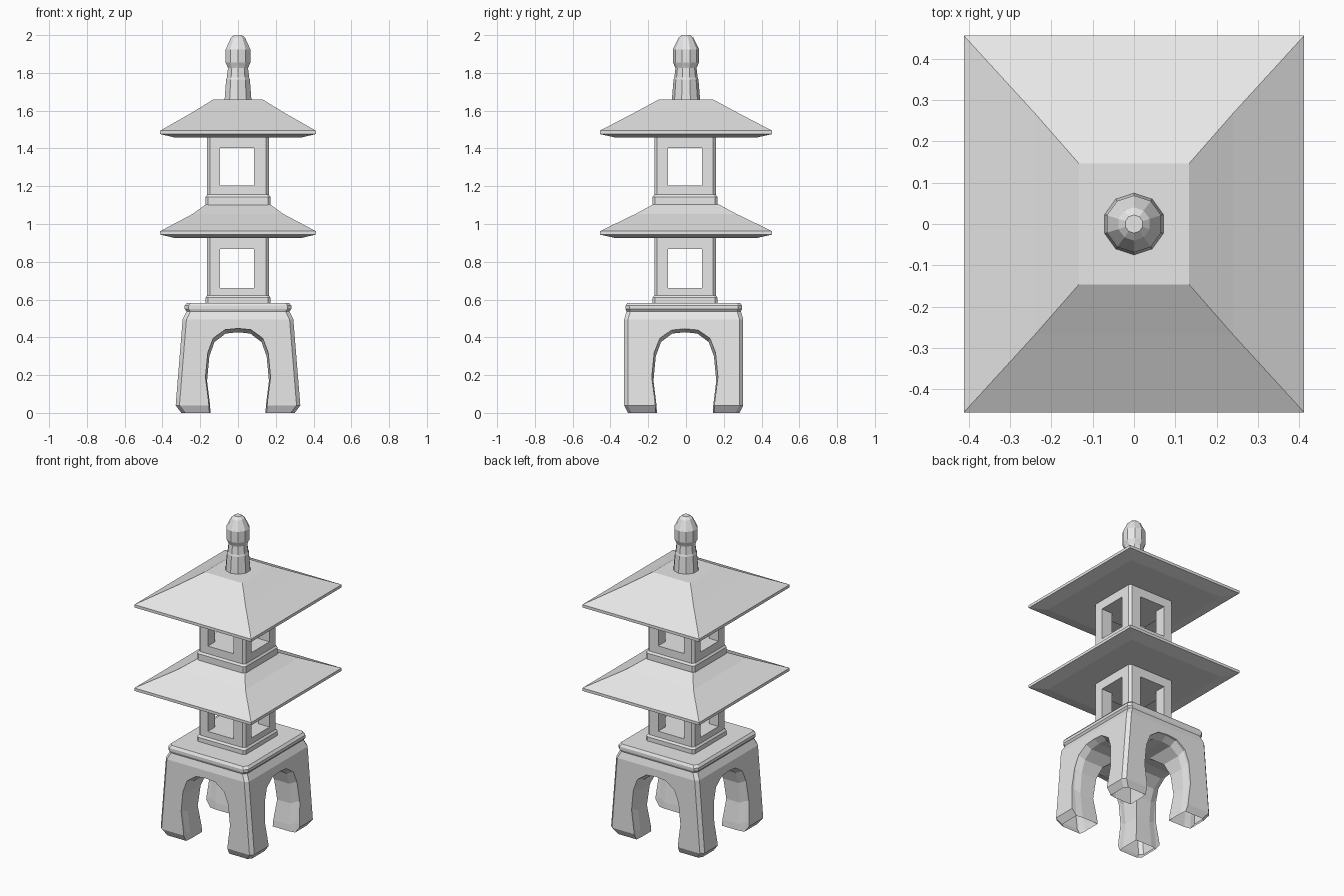
import bpy, bmesh, math

if "Cube" in bpy.data.objects:
    bpy.data.objects.remove(bpy.data.objects["Cube"])

stone = bpy.data.materials.new("grey stone")
stone.diffuse_color = (0.8, 0.8, 0.8, 1)
stone.use_nodes = True
stone.node_tree.nodes["Principled BSDF"].inputs["Base Color"].default_value = stone.diffuse_color


def loft(name, rings, mat=True):
    """Skin a list of equal-length point rings and cap both ends."""
    bm = bmesh.new()
    vs = [[bm.verts.new(p) for p in r] for r in rings]
    n = len(vs[0])
    for a, b in zip(vs, vs[1:]):
        for i in range(n):
            j = (i + 1) % n
            bm.faces.new((a[i], a[j], b[j], b[i]))
    bm.faces.new(vs[0][::-1])
    bm.faces.new(vs[-1])
    bmesh.ops.recalc_face_normals(bm, faces=bm.faces)
    me = bpy.data.meshes.new(name)
    bm.to_mesh(me)
    bm.free()
    ob = bpy.data.objects.new(name, me)
    bpy.context.collection.objects.link(ob)
    if mat:
        me.materials.append(stone)
    return ob


def rect(hx, hy, z, c=0.0, oy=0.0, ox=0.0):
    """Rectangle ring, with corners cut by c when c > 0."""
    if c == 0:
        pts = [(hx, -hy), (hx, hy), (-hx, hy), (-hx, -hy)]
    else:
        pts = [(hx, c - hy), (hx, hy - c), (hx - c, hy), (c - hx, hy),
               (-hx, hy - c), (-hx, c - hy), (c - hx, -hy), (hx - c, -hy)]
    return [(x + ox, y + oy, z) for x, y in pts]


def cut(ob, cutters):
    """Subtract the cutters, then remove them."""
    bpy.context.view_layer.objects.active = ob
    for c in cutters:
        c.hide_render = True
        m = ob.modifiers.new("cut", 'BOOLEAN')
        m.operation, m.solver, m.object = 'DIFFERENCE', 'EXACT', c
        bpy.ops.object.modifier_apply(modifier=m.name)
        bpy.data.objects.remove(c)


# Base block with tapered sides and a moulded top
BY = -0.012
base = loft("arched_base", [rect(hx, hy, z, 0.02, BY) for hx, hy, z in (
    (0.30, 0.295, 0), (0.33, 0.315, 0.04), (0.293, 0.315, 0.495),
    (0.272, 0.303, 0.537), (0.282, 0.308, 0.55), (0.282, 0.308, 0.568),
    (0.27, 0.298, 0.583))])

# Arched tunnels, slightly flared at each mouth
half = [(0.153, -0.02), (0.158, 0.06), (0.175, 0.19), (0.162, 0.32),
        (0.133, 0.395), (0.07, 0.44)]
arch = half + [(0, 0.447)] + [(-x, z) for x, z in half[::-1]]


def tunnel(along_x):
    s = 1.0 if along_x else 0.985
    rings = []
    for d, k, dz in ((-0.45, 1, 0), (-0.30, 1, 0), (-0.26, 0.95, -0.02),
                     (0.26, 0.95, -0.02), (0.30, 1, 0), (0.45, 1, 0)):
        r = [(x * k * s, z + dz) for x, z in arch]
        rings.append([(d, x + BY / 2, z) if along_x else (x, d + BY, z)
                      for x, z in r])
    return loft("tunnel_cutter", rings, False)


cut(base, [tunnel(False), tunnel(True)])

# The feet are open underneath
bm = bmesh.new()
bm.from_mesh(base.data)
bmesh.ops.delete(bm, geom=[f for f in bm.faces
                           if all(v.co.z < 0.001 for v in f.verts)],
                 context='FACES')
bm.to_mesh(base.data)
bm.free()


# Lantern chambers with a plinth and four square windows
def chamber(name, z0, z_trim, z1, w0, w1):
    o = -0.005
    ob = loft(name, [rect(h, h, z, 0.014, o) for h, z in (
        (0.172, z0), (0.172, z_trim - 0.012), (0.163, z_trim), (0.163, z1))])
    cutters = []
    for hx, hy in ((0.09, 0.4), (0.4, 0.09)):
        cutters.append(loft("window_cutter", [rect(hx, hy, w0, 0, o, o),
                                              rect(hx, hy, w1, 0, o, o)], False))
    cut(ob, cutters)


chamber("lower_chamber", 0.58, 0.622, 0.93, 0.66, 0.868)
chamber("upper_chamber", 1.10, 1.155, 1.462, 1.204, 1.402)


# Hipped roofs with a thin rim and bevelled underside
def roof(name, z, prof):
    loft(name, [rect(hx, hy, z + dz) for hx, hy, dz in
                [(0.335, 0.375, 0), (0.412, 0.456, 0.018),
                 (0.412, 0.456, 0.036)] + prof])


roof("lower_roof", 0.926, [(0.24, 0.268, 0.127), (0.17, 0.173, 0.178)])
roof("upper_roof", 1.458, [(0.24, 0.268, 0.134), (0.133, 0.146, 0.2)])

# Ten-sided finial
loft("finial", [[(r * math.cos(math.radians(90 + 36 * k)),
                  r * math.sin(math.radians(90 + 36 * k)), z)
                 for k in range(10)] for r, z in (
    (0.075, 1.655), (0.066, 1.765), (0.062, 1.775), (0.056, 1.825),
    (0.06, 1.835), (0.069, 1.855), (0.069, 1.925), (0.04, 1.985),
    (0.022, 2.0))])
